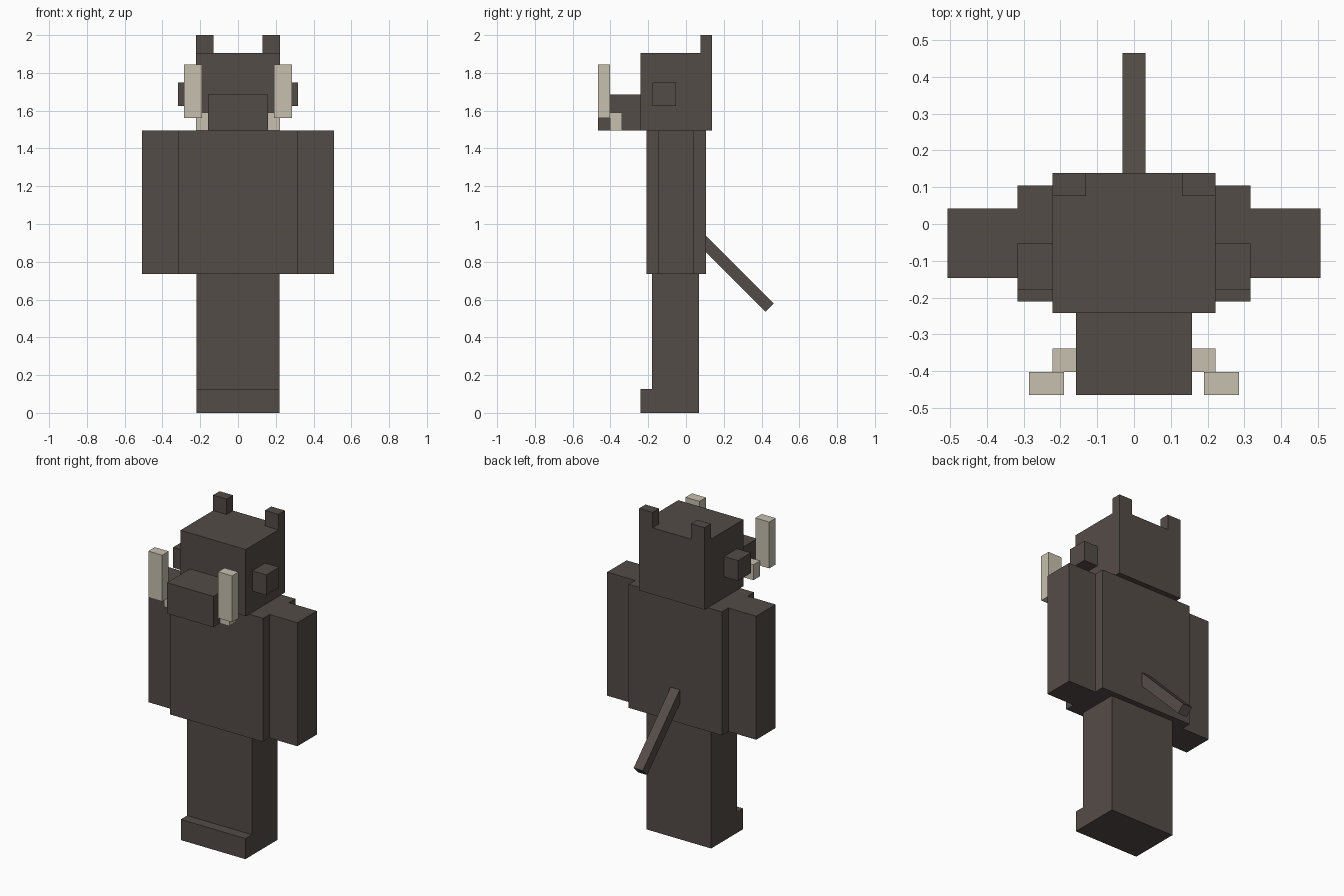
import bpy
import math
from mathutils import Matrix

cube = bpy.data.objects.get("Cube")
if cube:
    bpy.data.objects.remove(cube, do_unlink=True)


def make_material(name, rgb):
    mat = bpy.data.materials.new(name)
    mat.use_nodes = True
    color = (*rgb, 1.0)
    mat.diffuse_color = color
    mat.node_tree.nodes["Principled BSDF"].inputs["Base Color"].default_value = color
    return mat


fur = make_material("dark brown fur", (0.088, 0.072, 0.063))
ivory = make_material("ivory", (0.57, 0.53, 0.43))


def box(name, x, y, z, mat):
    """Box from its (low, high) range on each axis."""
    bpy.ops.mesh.primitive_cube_add(size=1)
    obj = bpy.context.object
    obj.name = obj.data.name = name
    spans = (x, y, z)
    size = Matrix.Diagonal([hi - lo for lo, hi in spans] + [1])
    obj.data.transform(size)
    obj.location = [(lo + hi) / 2 for lo, hi in spans]
    obj.data.materials.append(mat)
    return obj


def pair(name, x, y, z, mat):
    """Matching boxes on the left (+x) and right (-x)."""
    box("left_" + name, x, y, z, mat)
    box("right_" + name, (-x[1], -x[0]), y, z, mat)


# Legs and feet
box("legs", (-0.22, 0.22), (-0.18, 0.07), (0, 0.735), fur)
box("feet", (-0.22, 0.22), (-0.242, -0.18), (0, 0.127), fur)

# Torso and arms
box("torso", (-0.317, 0.317), (-0.21, 0.105), (0.735, 1.495), fur)
pair("arm", (0.317, 0.507), (-0.147, 0.042), (0.735, 1.495), fur)

# Head, snout, side ears and crest horns
box("head", (-0.222, 0.222), (-0.242, 0.138), (1.495, 1.905), fur)
box("snout", (-0.158, 0.158), (-0.465, -0.242), (1.495, 1.685), fur)
pair("ear", (0.222, 0.317), (-0.178, -0.053), (1.625, 1.75), fur)
pair("crest_horn", (0.13, 0.222), (0.076, 0.138), (1.905, 2.0), fur)

# Tusks: a short root beside the snout and a tall tip in front of it
pair("tusk_root", (0.158, 0.222), (-0.402, -0.338), (1.495, 1.59), ivory)
pair("tusk_tip", (0.19, 0.285), (-0.465, -0.402), (1.56, 1.845), ivory)

# Tail slanting down behind the torso
tail = box("tail", (-0.031, 0.031), (-0.031, 0.031), (-0.267, 0.267), fur)
tail.location = (0, 0.254, 0.746)
tail.rotation_euler.x = math.radians(45)
